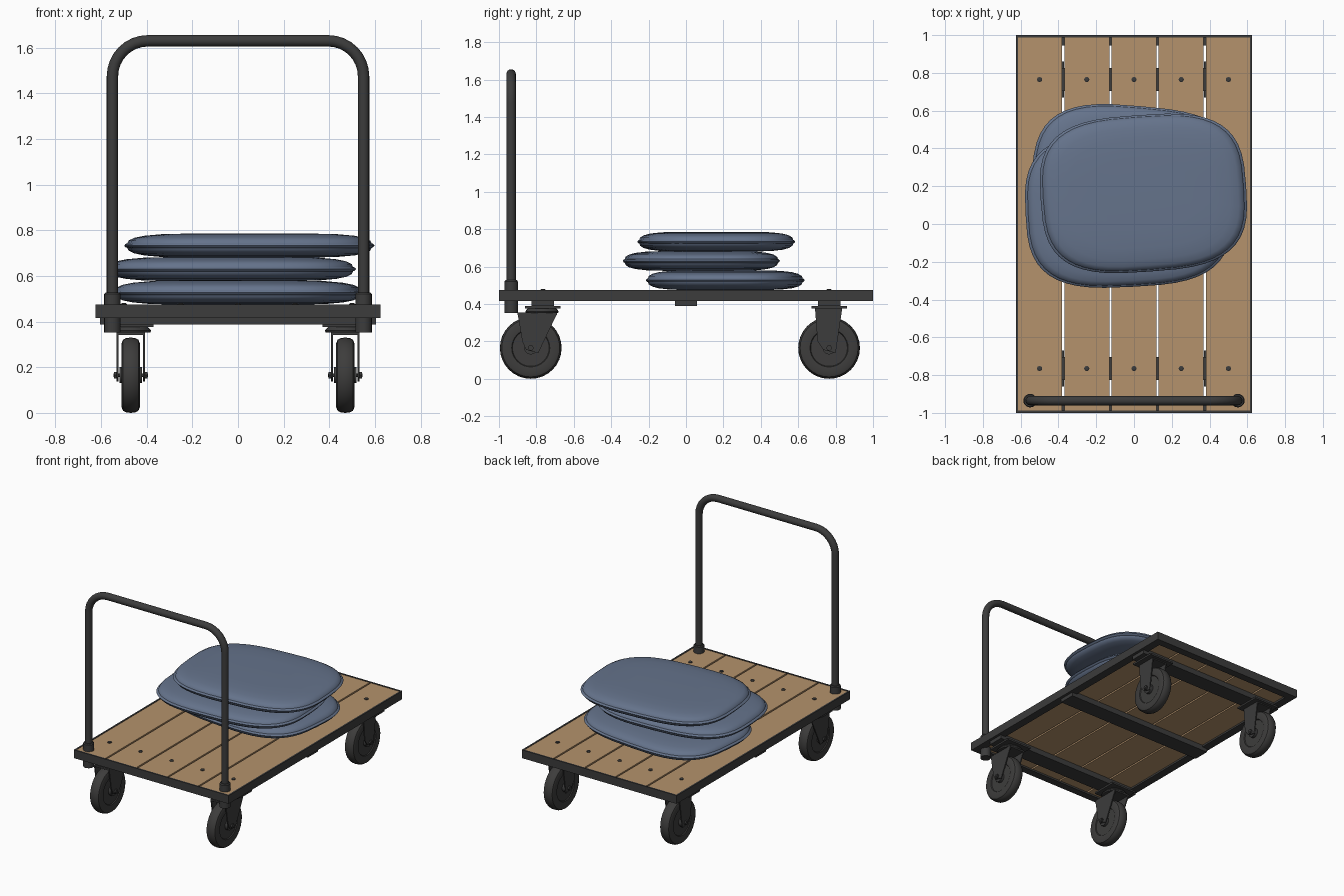
import bpy, bmesh, math
from mathutils import Matrix, Vector

if "Cube" in bpy.data.objects:
    bpy.data.objects.remove(bpy.data.objects["Cube"])


def material(name, rgb):
    m = bpy.data.materials.new(name)
    m.diffuse_color = (*rgb, 1)
    m.use_nodes = True
    m.node_tree.nodes["Principled BSDF"].inputs["Base Color"].default_value = m.diffuse_color
    return m


STEEL = material("dark steel", (0.045, 0.045, 0.045))
RUBBER = material("black rubber", (0.047, 0.046, 0.045))
WOOD = material("warm wood", (0.46, 0.29, 0.15))
FABRIC = material("blue fabric", (0.13, 0.172, 0.26))


def finish(name, bm, mat, smooth=None):
    bmesh.ops.recalc_face_normals(bm, faces=bm.faces[:])
    me = bpy.data.meshes.new(name)
    bm.to_mesh(me)
    bm.free()
    me.materials.append(mat)
    ob = bpy.data.objects.new(name, me)
    bpy.context.collection.objects.link(ob)
    if smooth:
        bpy.ops.object.select_all(action='DESELECT')
        ob.select_set(True)
        bpy.context.view_layer.objects.active = ob
        bpy.ops.object.shade_smooth_by_angle(angle=math.radians(smooth))
    return ob


def box(name, x0, x1, y0, y1, z0, z1, mat):
    bm = bmesh.new()
    bmesh.ops.create_cube(bm, size=1)
    for v in bm.verts:
        v.co = ((x0 + x1) / 2 + v.co.x * (x1 - x0), (y0 + y1) / 2 + v.co.y * (y1 - y0),
                (z0 + z1) / 2 + v.co.z * (z1 - z0))
    return finish(name, bm, mat)


def loft(bm, rings, closed=False):
    """Skin a list of equal-length point rings, capping the open ends."""
    vs = [[bm.verts.new(p) for p in r] for r in rings]
    n = len(vs[0])
    pairs = list(zip(vs, vs[1:])) + ([(vs[-1], vs[0])] if closed else [])
    for a, b in pairs:
        for i in range(n):
            bm.faces.new((a[i], a[(i + 1) % n], b[(i + 1) % n], b[i]))
    if not closed:
        bm.faces.new(vs[0])
        bm.faces.new(vs[-1])


def lathe(name, centre, axis, profile, mat, n=24):
    """Revolve (radius, offset) pairs about the x or z axis."""
    bm = bmesh.new()
    rings = []
    for r, h in profile:
        ring = []
        for i in range(n):
            a = math.tau * i / n
            c, s = r * math.cos(a), r * math.sin(a)
            ring.append(Vector(centre) + Vector((h, c, s) if axis == 'x' else (c, s, h)))
        rings.append(ring)
    loft(bm, rings)
    return finish(name, bm, mat, 35)


def side_plate(name, x, thick, outline, mat):
    """Flat plate with a y-z outline."""
    bm = bmesh.new()
    loft(bm, [[(x + d, y, z) for y, z in outline] for d in (-thick / 2, thick / 2)])
    return finish(name, bm, mat)


# Deck planks
for i in range(5):
    x = -0.5 + 0.25 * i
    box("deck_plank", x - 0.119, x + 0.119, -0.99, 0.99, 0.429, 0.472, WOOD)
    for y in (-0.765, 0.765):
        lathe("deck_bolt", (x, y, 0.47), 'z', [(0.014, 0), (0.014, 0.007), (0.008, 0.011)], STEEL, 10)

# Angle-iron frame: outer walls and bottom lips
for s in (-1, 1):
    box("frame_side_wall", *sorted((s * 0.613, s * 0.625)), -1, 1, 0.415, 0.475, STEEL)
    box("frame_side_lip", *sorted((s * 0.565, s * 0.613)), -0.988, 0.988, 0.415, 0.428, STEEL)
    box("frame_end_wall", -0.613, 0.613, *sorted((s * 0.988, s * 1.0)), 0.415, 0.475, STEEL)
    box("frame_end_lip", -0.565, 0.565, *sorted((s * 0.945, s * 0.988)), 0.415, 0.428, STEEL)

# Cross beams under the deck
for y in (-0.765, 0, 0.765):
    box("cross_beam", -0.605, 0.605, y - 0.06, y + 0.06, 0.388, 0.428, STEEL)

# Push handle: bent tube swept along an arch in the x-z plane
HY, HX, HZ, BEND, TUBE = -0.935, 0.55, 1.63, 0.155, 0.025
path = [(-HX, 0.36, 0)]
for k in range(9):
    t = math.pi / 2 * k / 8
    path.append((-HX + BEND * (1 - math.cos(t)), HZ - BEND * (1 - math.sin(t)), t))
path += [(-x, z, math.pi - t) for x, z, t in reversed(path)]
bm = bmesh.new()
rings = []
for x, z, t in path:
    ring = []
    for i in range(16):
        a = math.tau * i / 16
        r = TUBE * math.cos(a)
        ring.append((x - r * math.cos(t), HY + TUBE * math.sin(a), z + r * math.sin(t)))
    rings.append(ring)
loft(bm, rings)
finish("push_handle", bm, STEEL, 35)
for s in (-1, 1):
    lathe("handle_collar", (s * HX, HY, 0.472), 'z',
          [(0.036, 0), (0.036, 0.048), (0.031, 0.055)], STEEL, 20)
    lathe("handle_socket", (s * HX, HY, 0.352), 'z', [(0.036, 0), (0.036, 0.075)], STEEL, 20)

# Casters
WR, WX = 0.165, 0.47
wheel_profile = [(0.03, -0.03), (0.098, -0.03), (0.102, -0.036), (0.14, -0.04), (0.155, -0.034),
                 (0.163, -0.02), (0.165, 0), (0.163, 0.02), (0.155, 0.034), (0.14, 0.04),
                 (0.102, 0.036), (0.098, 0.03), (0.03, 0.03)]
front_fork = [(-0.90, 0.347), (-0.875, 0.20), (-0.855, 0.155), (-0.79, 0.137), (-0.69, 0.347)]
rear_fork = [(0.69, 0.375), (0.703, 0.20), (0.735, 0.155), (0.80, 0.137), (0.835, 0.375)]
for s in (-1, 1):
    x = s * WX
    for end, y, fork in (("front", -0.83, front_fork), ("rear", 0.765, rear_fork)):
        lathe(end + "_wheel", (x, y, WR), 'x', wheel_profile, RUBBER, 32)
        lathe(end + "_axle", (x, y, WR), 'x', [(0.007, -0.075), (0.007, 0.075)], STEEL, 12)
        lathe(end + "_wheel_hub", (x, y, WR), 'x', [(0.035, -0.05), (0.035, 0.05)], STEEL, 16)
        for d in (-1, 1):
            side_plate(end + "_fork", x + d * 0.058, 0.008, fork, STEEL)
            lathe(end + "_axle_nut", (x + d * 0.067, y, WR), 'x',
                  [(0.016, -0.006), (0.016, 0.006)], STEEL, 6)
        box(end + "_mount_plate", x - 0.10, x + 0.10, *((-0.86, -0.67) if y < 0 else (0.67, 0.86)),
            0.376, 0.389, STEEL)
    # Swivel parts of the front casters, crown of the fixed rear ones
    lathe("swivel_ring", (x, -0.77, 0.352), 'z', [(0.085, 0), (0.09, 0.008), (0.075, 0.025)], STEEL)
    box("front_fork_crown", x - 0.062, x + 0.062, -0.90, -0.69, 0.342, 0.354, STEEL)
    box("rear_fork_crown", x - 0.062, x + 0.062, 0.69, 0.835, 0.368, 0.378, STEEL)

# Stacked cushions: rounded-rectangle rings with a seam ridge at mid height
HALF = [(0.45, 0.053), (0.70, 0.050), (0.84, 0.043), (0.92, 0.034), (0.965, 0.022),
        (0.975, 0.010), (0.99, 0.007)]
SECTION = [(f, -h) for f, h in HALF] + [(1.0, 0)] + [(f, h) for f, h in reversed(HALF)]


def cushion(name, cx, cy, cz, angle):
    bm = bmesh.new()
    rot = Matrix.Rotation(math.radians(angle), 3, 'Z')
    rings = []
    for f, h in SECTION:
        ring = []
        for i in range(48):
            a = math.tau * i / 48
            c, s = math.cos(a), math.sin(a)
            p = Vector((0.545 * f * math.copysign(abs(c) ** 0.64, c),
                        0.415 * f * math.copysign(abs(s) ** 0.64, s), h))
            ring.append(rot @ p + Vector((cx, cy, cz)))
        rings.append(ring)
    loft(bm, rings)
    return finish(name, bm, FABRIC, 40)


cushion("bottom_cushion", 0.0, 0.21, 0.527, -5)
cushion("middle_cushion", -0.03, 0.082, 0.630, 3)
cushion("top_cushion", 0.05, 0.162, 0.733, 4)
